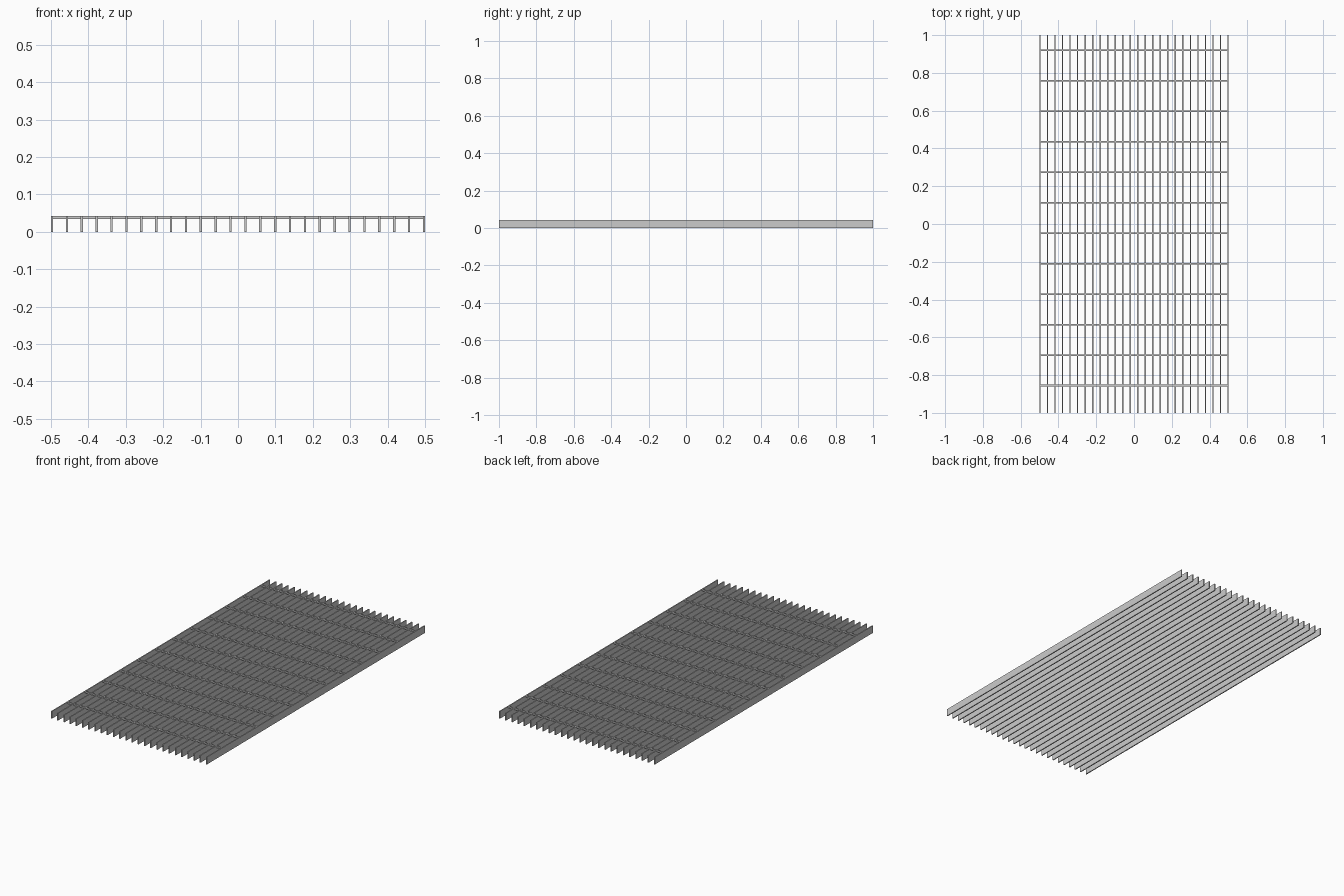
import bpy

if "Cube" in bpy.data.objects:
    bpy.data.objects.remove(bpy.data.objects["Cube"])

HEIGHT = 0.042
BAR_T = 0.006
ROD_T = 0.008


def box(name, size, loc):
    bpy.ops.mesh.primitive_cube_add(size=1, location=loc)
    ob = bpy.context.object
    ob.name = name
    ob.scale = size
    bpy.ops.object.transform_apply(location=False, rotation=False, scale=True)
    return ob


def repeat(ob, count, step):
    mod = ob.modifiers.new("repeat", "ARRAY")
    mod.count = count
    mod.use_relative_offset = False
    mod.use_constant_offset = True
    mod.constant_offset_displace = step


# Upright bearing bars running the full length
x0 = -0.5 + BAR_T / 2
bars = box("bearing_bars", (BAR_T, 2, HEIGHT), (x0, 0, HEIGHT / 2))
repeat(bars, 26, (-2 * x0 / 25, 0, 0))

# Cross rods set flush with the top of the bars
rods = box("cross_rods", (1.0, ROD_T, ROD_T), (0, -0.855, HEIGHT - ROD_T / 2))
repeat(rods, 12, (0, 0.1614, 0))
